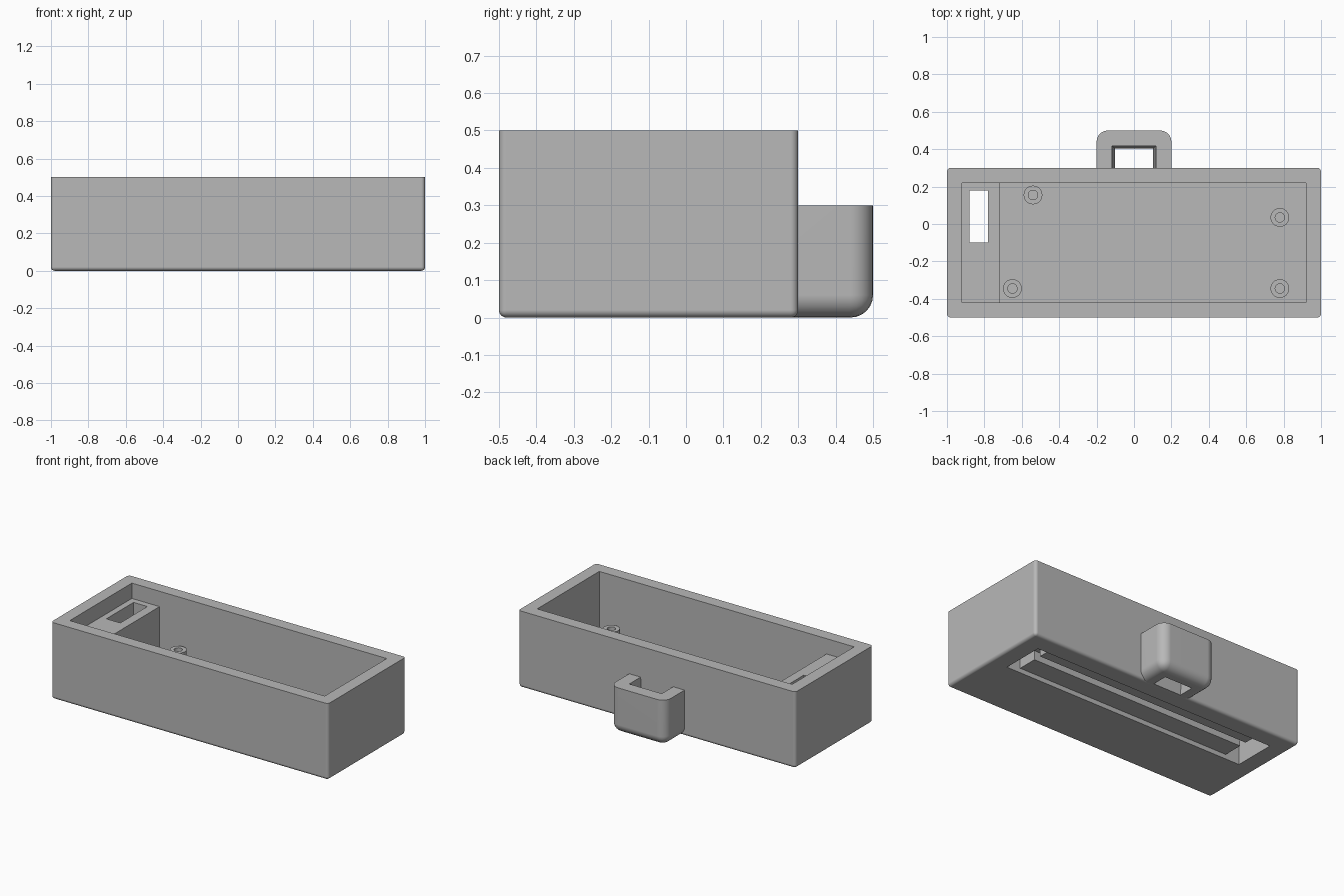
import bpy, bmesh, math
from mathutils import Matrix, Vector

cube = bpy.data.objects.get("Cube")
if cube:
    bpy.data.objects.remove(cube, do_unlink=True)

grey = bpy.data.materials.new("plain grey")
grey.use_nodes = True
colour = (0.48, 0.48, 0.48, 1)
grey.diffuse_color = colour
grey.node_tree.nodes["Principled BSDF"].inputs["Base Color"].default_value = colour

FLOOR = 0.12
WALL_TOP = 0.5


def make_object(name, bm):
    bmesh.ops.recalc_face_normals(bm, faces=bm.faces)
    mesh = bpy.data.meshes.new(name)
    bm.to_mesh(mesh)
    bm.free()
    mesh.materials.append(grey)
    obj = bpy.data.objects.new(name, mesh)
    bpy.context.collection.objects.link(obj)
    return obj


def box(name, x, y, z, radius=0, rounded=None):
    """Box from (min, max) pairs; edges chosen by the rule are rounded."""
    bm = bmesh.new()
    bmesh.ops.create_cube(bm, size=1)
    for v in bm.verts:
        v.co = Vector([r[0] if c < 0 else r[1] for c, r in zip(v.co, (x, y, z))])
    if radius:
        edges = [e for e in bm.edges if rounded(*(v.co for v in e.verts))]
        bmesh.ops.bevel(bm, geom=edges, offset=radius, segments=6,
                        profile=0.5, affect='EDGES', clamp_overlap=True)
    return make_object(name, bm)


def prism_y(name, profile, y0, y1):
    """Extrude an xz profile along y."""
    bm = bmesh.new()
    face = bm.faces.new([bm.verts.new((x, y0, z)) for x, z in profile])
    new = bmesh.ops.extrude_face_region(bm, geom=[face])["geom"]
    bmesh.ops.translate(bm, vec=(0, y1 - y0, 0),
                        verts=[g for g in new if isinstance(g, bmesh.types.BMVert)])
    return make_object(name, bm)


def activate(obj):
    bpy.ops.object.select_all(action='DESELECT')
    obj.select_set(True)
    bpy.context.view_layer.objects.active = obj


def cut(target, cutter):
    activate(target)
    mod = target.modifiers.new("cut", 'BOOLEAN')
    mod.operation = 'DIFFERENCE'
    mod.solver = 'EXACT'
    mod.object = cutter
    bpy.ops.object.modifier_apply(modifier=mod.name)
    bpy.data.objects.remove(cutter, do_unlink=True)


def smooth(obj):
    activate(obj)
    bpy.ops.object.shade_smooth_by_angle(angle=math.radians(35))
    mod = obj.modifiers.new("even normals", 'WEIGHTED_NORMAL')
    mod.keep_sharp = True


# Tray body with softened base and corner edges
body = box("tray_body", (-1, 1), (-0.5, 0.3), (0, WALL_TOP), 0.02,
           lambda a, b: min(a.z, b.z) < 0.01)

# Open cavity, leaving the raised cable block at one end
cavity = [(-0.92, 0.4), (-0.72, 0.4), (-0.72, FLOOR), (0.92, FLOOR),
          (0.92, 0.6), (-0.92, 0.6)]
cut(body, prism_y("cavity_cutter", cavity, -0.42, 0.22))

# Underside channel, centre groove, end pocket and cable shaft
slot_y = (-0.1, 0.18)
cut(body, box("channel_cutter", (-0.88, 0.88), slot_y, (-0.1, 0.03)))
cut(body, box("groove_cutter", (-0.83, 0.83), (0.03, 0.08), (-0.1, 0.09)))
cut(body, box("pocket_cutter", (0.78, 0.88), slot_y, (-0.1, 0.09)))
cut(body, box("shaft_cutter", (-0.88, -0.78), slot_y, (-0.1, 0.6)))
smooth(body)

# Rear clip loop: rounded outside, tapered opening
clip = box("rear_clip", (-0.2, 0.2), (0.285, 0.5), (0, 0.3), 0.06,
           lambda a, b: (a.y > 0.4 or b.y > 0.4) and min(a.z, b.z) < 0.01
           or (a.z < 0.01 and b.z < 0.01 and a.x * b.x > 0))
opening = box("opening_cutter", (-0.12, 0.12), (0.3, 0.42), (-0.05, 0.35))
for v in opening.data.vertices:
    if v.co.z < 0:
        v.co.x *= 0.82
        if v.co.y > 0.4:
            v.co.y = 0.4
cut(clip, opening)
smooth(clip)

# Hollow screw posts on the floor
ring = [(0.05, FLOOR - 0.01), (0.05, 0.193), (0.025, 0.193), (0.025, FLOOR - 0.01)]
for i, (x, y) in enumerate([(-0.54, 0.155), (-0.65, -0.345),
                            (0.78, 0.035), (0.78, -0.345)]):
    bm = bmesh.new()
    verts = [bm.verts.new((r, 0, z)) for r, z in ring]
    edges = [bm.edges.new((verts[k], verts[(k + 1) % 4])) for k in range(4)]
    bmesh.ops.spin(bm, geom=verts + edges, cent=(0, 0, 0), axis=(0, 0, 1),
                   angle=math.tau, steps=32)
    bmesh.ops.remove_doubles(bm, verts=bm.verts, dist=0.0001)
    bmesh.ops.transform(bm, matrix=Matrix.Translation((x, y, 0)), verts=bm.verts)
    smooth(make_object(f"screw_post_{i + 1}", bm))
